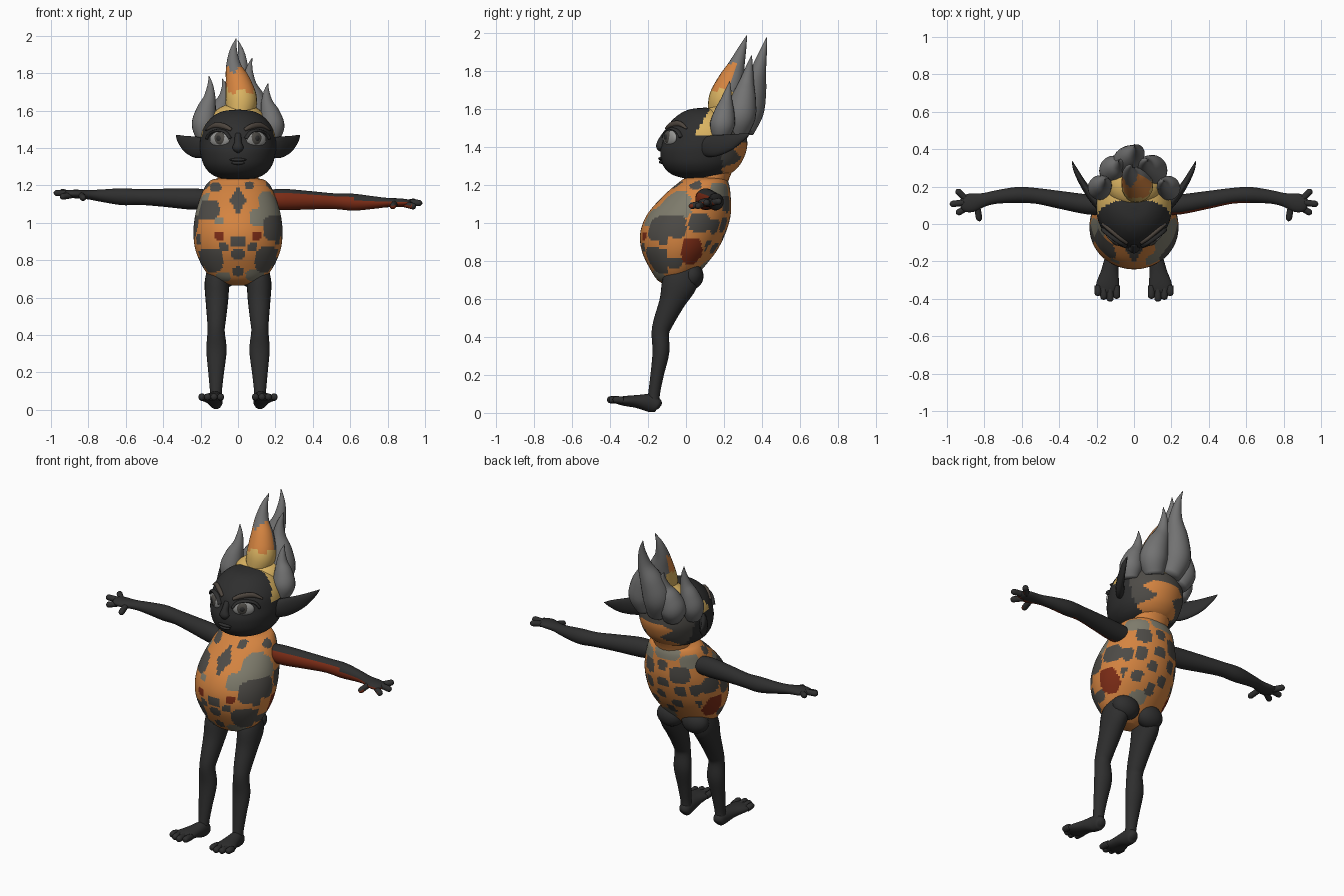
import bpy, bmesh, math
from mathutils import Vector

if "Cube" in bpy.data.objects:
    bpy.data.objects.remove(bpy.data.objects["Cube"])

PALETTE = {
    "charcoal skin": (.028, .028, .028),
    "dark grey spot": (.075, .07, .062),
    "orange fur": (.66, .23, .052),
    "olive grey patch": (.21, .2, .15),
    "dark red": (.2, .025, .008),
    "yellow hair": (.7, .45, .12),
    "grey hair": (.17, .17, .17),
    "eye grey": (.3, .3, .29),
    "brow brown": (.075, .06, .048),
}
NAMES = list(PALETTE)
SKIN, DARK, ORANGE, OLIVE, RED, YELLOW, GREY, EYE, BROW = range(len(NAMES))
MATS = []
for name, rgb in PALETTE.items():
    mat = bpy.data.materials.new(name)
    mat.use_nodes = True
    mat.diffuse_color = (*rgb, 1)
    bsdf = mat.node_tree.nodes["Principled BSDF"]
    bsdf.inputs["Base Color"].default_value = (*rgb, 1)
    bsdf.inputs["Roughness"].default_value = .8
    MATS.append(mat)


def finish(name, bm, colour, rule=None):
    """Turn a bmesh into a smooth object, coloured whole or by a rule per face."""
    bmesh.ops.recalc_face_normals(bm, faces=bm.faces)
    bm.normal_update()
    chosen = [rule(f.calc_center_median(), f.normal) if rule else colour for f in bm.faces]
    used = sorted(set(chosen))
    for face, c in zip(bm.faces, chosen):
        face.material_index = used.index(c)
        face.smooth = True
    mesh = bpy.data.meshes.new(name)
    bm.to_mesh(mesh)
    bm.free()
    for c in used:
        mesh.materials.append(MATS[c])
    obj = bpy.data.objects.new(name, mesh)
    bpy.context.collection.objects.link(obj)
    return obj


def spline(rows, steps):
    """Catmull-Rom resampling of rows of numbers."""
    rows = [Vector(r) for r in rows]
    ext = [rows[0]] + rows + [rows[-1]]
    out = []
    for a, b, c, d in zip(ext, ext[1:], ext[2:], ext[3:]):
        for i in range(steps):
            t = i / steps
            out.append(b + (c - a) * (t / 2) + (a * 2 - b * 5 + c * 4 - d) * (t * t / 2)
                       + (b * 3 - a - c * 3 + d) * (t ** 3 / 2))
    return out + [rows[-1]]


def loft(name, rows, colour=SKIN, ref=(1, 0, 0), segs=20, steps=5, level=False, rule=None, side=1):
    """Skin rings along rows of (x, y, z, width radius, depth radius)."""
    rows = spline([(r[0] * side, *r[1:]) for r in rows], steps)
    bm = bmesh.new()
    rings = []
    for i, r in enumerate(rows):
        p, q = rows[max(i - 1, 0)], rows[min(i + 1, len(rows) - 1)]
        t = Vector((0, 0, 1)) if level else Vector((q - p)[:3]).normalized()
        u = Vector(ref)
        u = (u - t * u.dot(t)).normalized()
        v = t.cross(u)
        ring = []
        for k in range(segs):
            a = math.tau * k / segs
            ring.append(bm.verts.new(Vector(r[:3]) + u * (math.cos(a) * max(r[3], .002))
                                     + v * (math.sin(a) * max(r[4], .002))))
        rings.append(ring)
    for lo, hi in zip(rings, rings[1:]):
        for k in range(segs):
            n = (k + 1) % segs
            bm.faces.new((lo[k], lo[n], hi[n], hi[k]))
    for ring, r in ((rings[0], rows[0]), (rings[-1], rows[-1])):
        tip = bm.verts.new(r[:3])
        for k in range(segs):
            bm.faces.new((ring[k], ring[(k + 1) % segs], tip))
    return finish(name, bm, colour, rule)


def blob(name, centre, radii, colour=SKIN, normal=None):
    """Ellipsoid whose local -y axis points along the given normal."""
    bm = bmesh.new()
    bmesh.ops.create_uvsphere(bm, u_segments=24, v_segments=14, radius=1)
    obj = finish(name, bm, colour)
    obj.location, obj.scale = centre, radii
    if normal:
        obj.rotation_euler = (0, 0, math.atan2(normal.x, -normal.y))
    return obj


# Egg-shaped torso; spots are (u, z, half width, half height, colour)
FRONT = [(-.17, 1.07, .07, .055, DARK), (-.15, .8, .07, .065, DARK), (.16, .8, .07, .07, DARK),
         (.19, .97, .055, .065, DARK), (.13, 1.03, .07, .05, OLIVE), (.17, 1.12, .06, .05, OLIVE),
         (0, .9, .04, .03, DARK), (0, .83, .035, .028, DARK), (0, .74, .03, .025, DARK),
         (-.1, .93, .024, .024, RED), (.1, .93, .024, .024, RED), (-.1, 1.01, .025, .02, OLIVE),
         (-.08, .87, .025, .025, DARK), (.08, .87, .025, .025, DARK), (-.12, 1.19, .03, .025, DARK),
         (.06, 1.2, .025, .02, DARK), (.09, .72, .05, .03, OLIVE), (-.08, .71, .04, .025, OLIVE)]
SIDE = [(.03, .85, .055, .07, RED), (-.05, .98, .05, .06, DARK), (.07, 1., .055, .05, DARK),
        (.15, .98, .03, .04, DARK), (-.06, 1.09, .09, .07, OLIVE), (-.16, .8, .04, .045, DARK),
        (.13, .87, .03, .04, DARK), (.05, 1.2, .03, .025, DARK), (-.12, .91, .025, .025, DARK),
        (-.06, .79, .04, .03, DARK)]
BACK = [(-.1, 1.08, .055, .05, DARK), (.1, 1.1, .04, .045, DARK), (0, 1.13, .03, .03, DARK),
        (0, 1.02, .04, .03, DARK), (.11, .99, .03, .04, DARK), (-.1, .97, .03, .035, DARK),
        (.03, .93, .03, .03, DARK), (-.06, .88, .03, .03, DARK), (.1, .87, .03, .03, DARK),
        (0, .82, .03, .03, DARK), (-.02, 1.2, .08, .035, OLIVE), (.14, 1.17, .07, .04, OLIVE),
        (-.15, 1.16, .05, .04, OLIVE), (.05, .77, .05, .03, OLIVE)]


def torso_colour(c, n):
    if n.y < 0 and abs(c.x) / .045 + abs(c.z - 1.12) / .075 < 1:
        return DARK
    groups = ((n.y < -.35, c.x, FRONT), (abs(n.x) > .6, c.y, SIDE), (n.y > .35, c.x, BACK))
    for active, u, spots in groups:
        for su, sz, w, h, colour in spots:
            if active and abs((u - su) / w) ** 3 + abs((c.z - sz) / h) ** 3 < 1:
                return colour
    return ORANGE


loft("torso", [(0, -.04, .665, .03, .03), (0, -.055, .69, .12, .085), (0, -.052, .75, .18, .133),
               (0, -.036, .85, .226, .196), (0, -.015, .95, .238, .225), (0, .018, 1.05, .227, .218),
               (0, .062, 1.15, .195, .172), (0, .092, 1.21, .165, .132), (0, .1, 1.235, .12, .1),
               (0, .1, 1.24, .01, .01)],
     segs=112, steps=9, level=True, rule=torso_colour)
loft("neck", [(0, .1, 1.17, .11, .11), (0, .14, 1.24, .11, .09), (0, .18, 1.32, .1, .09)], ORANGE, level=True)


# Head with coloured scalp and nape
def head_colour(c, n):
    if c.z > 1.46 and c.y > .05 + max(0, c.z - 1.47) * .6:
        return YELLOW if c.y < .2 else DARK
    if c.y > .19 and c.z < 1.46:
        patch = abs(c.x - .02) < .09 + .035 * math.sin(c.z * 60)
        return ORANGE if patch and c.z < 1.42 else DARK
    return SKIN


head = loft("head", [(0, .07, 1.222, .02, .02), (0, .075, 1.25, .125, .14), (0, .08, 1.3, .178, .2),
                     (0, .09, 1.37, .2, .225), (0, .1, 1.43, .203, .222), (0, .102, 1.5, .188, .205),
                     (0, .105, 1.56, .145, .155), (0, .1, 1.595, .085, .085), (0, .1, 1.605, .01, .01)],
            segs=80, steps=7, level=True, rule=head_colour)
bpy.context.view_layer.update()


def on_face(x, z):
    """Point and normal on the front of the head."""
    hit, point, normal, _ = head.ray_cast(Vector((x, -1, z)), Vector((0, 1, 0)))
    return point, normal


# Nose and lips
loft("nose", [(0, -.1, 1.47, .018, .02), (0, -.125, 1.43, .02, .022), (0, -.132, 1.4, .03, .025),
              (0, -.125, 1.378, .012, .012)])
blob("upper_lip", on_face(0, 1.337)[0], (.045, .014, .009))
blob("lower_lip", on_face(0, 1.32)[0], (.036, .014, .01))

HAND = [((.9, .135, 1.105), (.95, .183, 1.115)), ((.91, .115, 1.108), (.985, .105, 1.105)),
        ((.89, .09, 1.1), (.95, .055, 1.085)), ((.84, .1, 1.105), (.825, .015, 1.085))]


def arm_colour(c, n):
    top = .65 if c.x < .62 else .25
    return RED if .2 < c.x < .93 and n.y < -.12 and n.z < top else SKIN


for side, tag in ((1, "left"), (-1, "right")):
    # Eyes and brows
    p, n = on_face(side * .1, 1.447)
    blob(tag + "_eye", p - n * .006, (.062, .02, .042), EYE, n)
    p, n = on_face(side * .095, 1.45)
    blob(tag + "_iris", p + n * .005, (.034, .014, .034), DARK, n)
    blob(tag + "_pupil", p + n * .01, (.019, .012, .019), SKIN, n)
    brow = [(*on_face(side * x, z)[0], w, .012)
            for x, z, w in ((.035, 1.497, .008), (.075, 1.515, .016), (.125, 1.52, .015), (.168, 1.495, .004))]
    loft(tag + "_brow", brow, BROW, ref=(0, 0, 1), segs=12)
    lid = [(*on_face(side * x, z)[0], .008, .018)
           for x, z in ((.04, 1.45), (.065, 1.483), (.105, 1.493), (.145, 1.48), (.165, 1.45))]
    loft(tag + "_eyelid", lid, SKIN, ref=(0, 0, 1), segs=12)

    # Pointed ear
    loft(tag + "_ear", [(.16, .08, 1.4, .045, .03), (.22, .14, 1.403, .057, .024), (.275, .22, 1.42, .045, .018),
                        (.313, .29, 1.448, .022, .012), (.33, .335, 1.468, .002, .002)],
         ref=(0, 0, 1), side=side)

    # Arm and hand
    def lift(x):
        return 0 if side > 0 else .07 * max(0, x - .2)

    arm = [(.17, .1, 1.125, .052, .05), (.25, .105, 1.124, .057, .053), (.4, .13, 1.12, .048, .047),
           (.52, .15, 1.115, .042, .042), (.62, .155, 1.11, .045, .043), (.73, .145, 1.108, .033, .036),
           (.8, .13, 1.108, .025, .036), (.87, .113, 1.107, .023, .05), (.915, .113, 1.106, .017, .04),
           (.93, .113, 1.106, .004, .01)]
    loft(tag + "_arm", [(x, y, z + lift(x), w, d) for x, y, z, w, d in arm], ref=(0, 0, 1), segs=28,
         side=side, rule=arm_colour)
    for i, (a, b) in enumerate(HAND):
        rows = []
        for t, r in ((0, .017), (.45, .017), (.85, .016), (1, .004)):
            q = Vector(a).lerp(Vector(b), t)
            rows.append((q.x, q.y, q.z + lift(q.x), r, r))
        loft(f"{tag}_finger_{i + 1}", rows, ref=(0, 0, 1), segs=12, side=side, rule=arm_colour)

    # Leg, hip and foot
    loft(tag + "_leg", [(.1, 0, .76, .06, .08), (.112, -.035, .68, .066, .092), (.113, -.075, .58, .06, .067),
                        (.115, -.118, .48, .05, .053), (.117, -.135, .42, .046, .046),
                        (.115, -.132, .32, .054, .044), (.117, -.152, .2, .042, .035),
                        (.118, -.168, .1, .032, .031), (.118, -.172, .05, .032, .034)], segs=24, side=side)
    blob(tag + "_hip", (side * .085, .03, .72), (.085, .062, .07))
    loft(tag + "_foot", [(.117, -.138, .03, .012, .012), (.117, -.15, .038, .032, .037), (.12, -.19, .052, .038, .047),
                         (.13, -.26, .06, .048, .034), (.141, -.33, .063, .062, .025),
                         (.143, -.37, .065, .05, .015)], side=side)
    for i, (x, reach) in enumerate(((.093, .4), (.128, .415), (.162, .405), (.193, .385))):
        loft(f"{tag}_toe_{i + 1}", [(x, -.33, .065, .017, .018), (x, .025 - reach, .069, .019, .019),
                                    (x, .006 - reach, .067, .015, .015), (x, -reach, .066, .003, .003)],
             segs=12, side=side)


# Flame-like hair
def flame_colour(c, n):
    wave = .02 * math.sin(c.x * 70)
    if c.z < 1.7 + wave:
        return YELLOW
    return ORANGE if c.z < 1.82 + wave and n.y < .2 else GREY


def tuft(name, base, tip, radius, sway, rule=None):
    base, tip = Vector(base), Vector(tip)
    rows = []
    for t, f in ((0, .7), (.22, 1), (.45, .82), (.65, .5), (.85, .24), (1, .02)):
        p = base.lerp(tip, t)
        rows.append((p.x + sway * math.sin(math.tau * t), p.y, p.z, radius * f, radius * f))
    loft(name, rows, GREY, rule=rule)


blob("hair_base", (0, .21, 1.54), (.15, .125, .1), YELLOW)
tuft("front_centre_tuft", (0, .17, 1.55), (-.01, .32, 1.985), .085, .02, flame_colour)
tuft("back_centre_tuft", (-.01, .3, 1.48), (0, .425, 1.975), .082, -.025)
tuft("left_inner_tuft", (.08, .27, 1.47), (.075, .345, 1.88), .08, .02)
tuft("right_inner_tuft", (-.09, .27, 1.46), (-.085, .34, 1.77), .078, -.02)
tuft("left_outer_tuft", (.175, .18, 1.45), (.16, .23, 1.745), .065, .012)
tuft("right_outer_tuft", (-.175, .18, 1.45), (-.155, .24, 1.785), .065, -.012)
